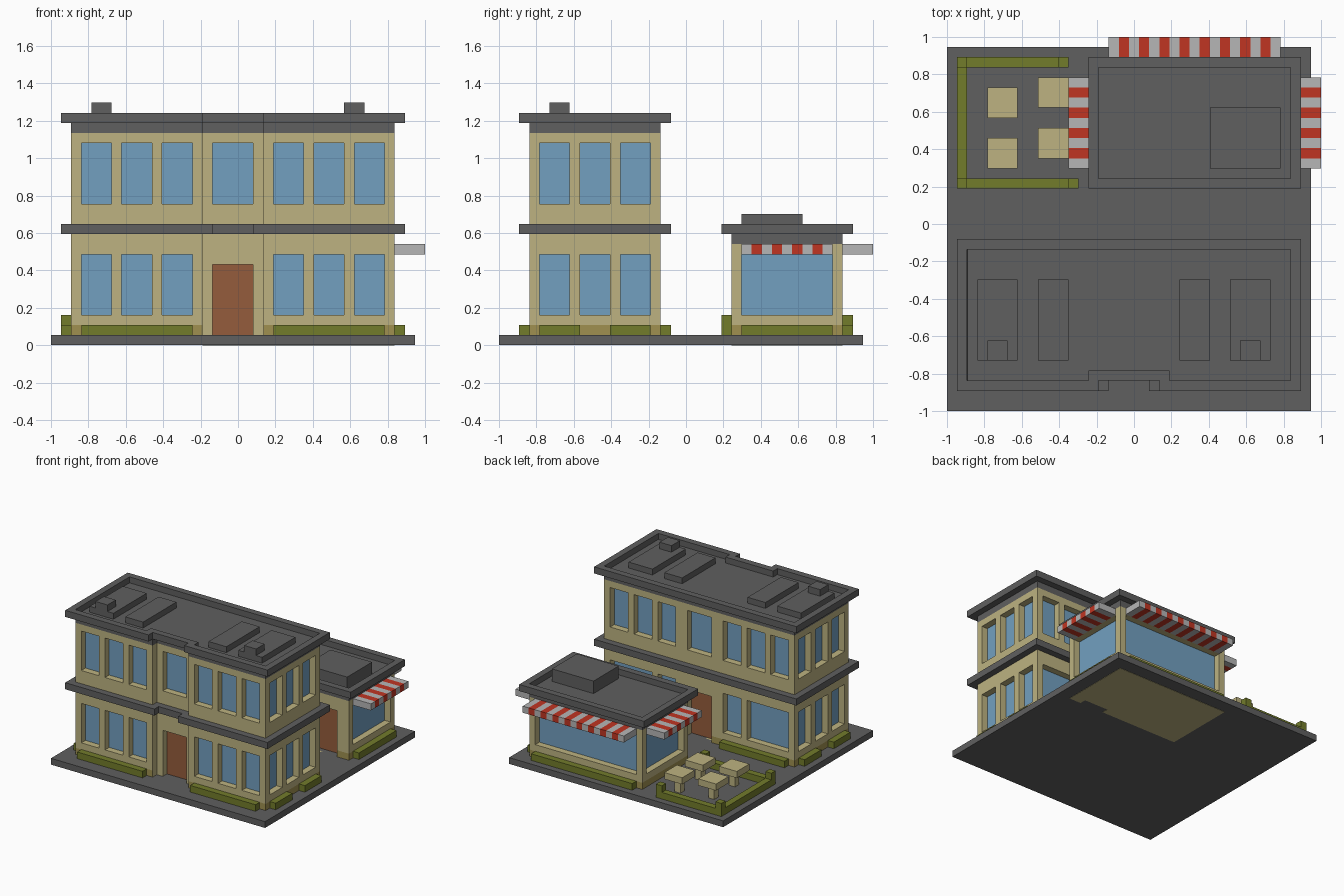
import bpy, bmesh
from mathutils import Vector

if "Cube" in bpy.data.objects:
    bpy.data.objects.remove(bpy.data.objects["Cube"])

U = 2 / 37      # one building block
MID = 18.5      # centre of the plot, in blocks


def material(name, r, g, b):
    m = bpy.data.materials.new(name)
    m.use_nodes = True
    m.diffuse_color = (r, g, b, 1)
    m.node_tree.nodes["Principled BSDF"].inputs["Base Color"].default_value = (r, g, b, 1)
    return m


GREY = material("dark grey", .115, .115, .115)
TAN = material("tan wall", .51, .45, .22)
BASE = material("wall base", .35, .28, .08)
GLASS = material("blue glass", .17, .35, .53)
DOOR = material("brown door", .30, .107, .045)
GREEN = material("hedge green", .17, .20, .024)
RED = material("awning red", .53, .035, .016)
WHITE = material("awning white", .47, .47, .47)


def finish(name, bm, mats):
    """Turn block coordinates into model units and link the object."""
    for v in bm.verts:
        v.co = Vector((v.co.x - MID, v.co.y - MID, v.co.z)) * U
    me = bpy.data.meshes.new(name)
    bm.to_mesh(me)
    bm.free()
    for m in mats:
        me.materials.append(m)
    ob = bpy.data.objects.new(name, me)
    bpy.context.collection.objects.link(ob)
    return ob


def add_prism(bm, pts, z0, z1, index=0):
    """Upright prism over a counter-clockwise outline; returns its top face."""
    low = [bm.verts.new((x, y, z0)) for x, y in pts]
    high = [bm.verts.new((x, y, z1)) for x, y in pts]
    n = len(pts)
    faces = [bm.faces.new(low[::-1]), bm.faces.new(high)]
    for i in range(n):
        j = (i + 1) % n
        faces.append(bm.faces.new((low[i], low[j], high[j], high[i])))
    for f in faces:
        f.material_index = index
    return faces[1]


def rect(x0, x1, y0, y1):
    return [(x0, y0), (x1, y0), (x1, y1), (x0, y1)]


def notched(x0, x1, y0, y1, n0, n1):
    """Rectangle with a one-block notch in its front edge."""
    return [(x0, y0), (n0, y0), (n0, y0 + 1), (n1, y0 + 1), (n1, y0),
            (x1, y0), (x1, y1), (x0, y1)]


def prism(name, pts, z0, z1, mat):
    bm = bmesh.new()
    add_prism(bm, pts, z0, z1)
    return finish(name, bm, [mat])


def box(name, x0, x1, y0, y1, z0, z1, mat):
    return prism(name, rect(x0, x1, y0, y1), z0, z1, mat)


def tray_roof(name, pts, z0, z1):
    """Cornice slab with a sunken roof inside a one-block parapet."""
    bm = bmesh.new()
    top = add_prism(bm, pts, z0, z1)
    bm.normal_update()
    bmesh.ops.inset_region(bm, faces=[top], thickness=1, use_even_offset=True)
    bmesh.ops.inset_region(bm, faces=[top], thickness=0.01, use_even_offset=True)
    for v in top.verts:
        v.co.z = z0 + 0.1
    return finish(name, bm, [GREY])


def walls(name, pts, z0, z1, openings, base=False):
    """Wall ring; openings per side are (start, end, bottom, top, kind), sunk one block."""
    bm = bmesh.new()
    for i, p in enumerate(pts):
        a, b = Vector(p), Vector(pts[(i + 1) % len(pts)])
        length = (b - a).length
        d = (b - a) / length
        inward = Vector((-d.y, d.x))
        holes = openings[i]
        us = sorted({0, length} | {u for h in holes for u in h[:2]})
        zs = sorted({z0, z1, z0 + 1} | {z for h in holes for z in h[2:4]})

        def quad(corners, index):
            vs = []
            for u, z, depth in corners:
                q = a + d * u + inward * depth
                vs.append(bm.verts.new((q.x, q.y, z)))
            bm.faces.new(vs).material_index = index

        for u0, u1 in zip(us, us[1:]):
            for b0, b1 in zip(zs, zs[1:]):
                if any(h[0] <= u0 < h[1] and h[2] <= b0 < h[3] for h in holes):
                    continue
                low = base and b0 == z0 and length > 6
                quad([(u0, b0, 0), (u1, b0, 0), (u1, b1, 0), (u0, b1, 0)], int(low))
        for u0, u1, b0, b1, kind in holes:
            quad([(u0, b0, 1), (u1, b0, 1), (u1, b1, 1), (u0, b1, 1)], kind)
            rim = [(u0, b0), (u1, b0), (u1, b1), (u0, b1)]
            for k in range(4):
                (s, t), (m, n) = rim[k], rim[(k + 1) % 4]
                quad([(s, t, 0), (m, n, 0), (m, n, 1), (s, t, 1)], 0)
    bmesh.ops.remove_doubles(bm, verts=bm.verts, dist=0.001)
    return finish(name, bm, [TAN, BASE, GLASS, DOOR])


def windows(z, *spans):
    return [(s, e, z, z + 6, 2) for s, e in spans]


def door(s):
    return [(s, s + 4, 1, 8, 3)]


# Ground slab, with the cafe floor showing underneath
box("ground_slab", 0, 36, 0, 36, 0.04, 1, GREY)
prism("cafe_floor", notched(15, 34, 23, 34, 28, 32), 0, 0.1, TAN)

# Main building, two storeys
body = notched(2, 34, 3, 16, 15, 21)
THREE = [(1, 4), (5, 8), (9, 12)]
RIGHT_THREE = [(20, 23), (24, 27), (28, 31)]
for level, z in (("lower", 3), ("upper", 14)):
    three = windows(z, *THREE)
    if level == "lower":
        middle = door(1)
        rear = windows(z, (1, 8), (9, 12), (20, 23), (24, 31)) + door(14)
    else:
        middle = windows(z, (1, 5))
        rear = windows(z, *THREE, (14, 18), *RIGHT_THREE)
    sides = [three, [], middle, [], three, three, rear, three]
    walls(level + "_walls", body, z - 2, z + (8 if level == "lower" else 7), sides, level == "lower")
prism("middle_cornice", notched(1, 35, 2, 17, 16, 20), 11, 12, GREY)
prism("upper_wall_band", body, 21, 22, GREY)
tray_roof("main_roof", notched(1, 35, 2, 17, 15, 21), 22, 23)

# Roof equipment
for i, (x0, x1) in enumerate([(3, 7), (9, 12), (23, 26), (28, 32)]):
    box(f"roof_unit_{i + 1}", x0, x1, 5, 13, 22, 23, GREY)
for side, x in (("right", 4), ("left", 29)):
    box(side + "_roof_vent", x, x + 2, 5, 7, 22.5, 24, GREY)

# Cafe
side_window = windows(3, (1, 10))
walls("cafe_walls", rect(15, 34, 23, 34), 1, 10,
      [windows(3, (1, 11)) + door(13), side_window, windows(3, (1, 18)), side_window], True)
box("cafe_wall_band", 15, 34, 23, 34, 10, 11, GREY)
tray_roof("cafe_roof", rect(14, 35, 22, 35), 11, 12)
box("cafe_roof_unit", 26, 33, 24, 30, 11, 13, GREY)


# Striped awnings
def awning(name, x0, x1, y0, y1, along_x):
    bm = bmesh.new()
    for i in range(x1 - x0 if along_x else y1 - y0):
        r = rect(x0 + i, x0 + i + 1, y0, y1) if along_x else rect(x0, x1, y0 + i, y0 + i + 1)
        add_prism(bm, r, 9, 10, i % 2)
    return finish(name, bm, [WHITE, RED])


awning("back_awning", 16, 33, 34, 37, True)
awning("right_awning", 12, 15, 24, 33, False)
awning("left_awning", 34, 37, 24, 33, False)

# Hedges around both buildings
for side, x in (("right", 3), ("left", 22)):
    box(side + "_front_hedge", x, x + 11, 2, 3, 1, 2, GREEN)
    box(side + "_rear_hedge", x, x + 11, 16, 17, 1, 2, GREEN)
for side, x in (("right", 1), ("left", 34)):
    for i, y in enumerate((4, 11)):
        box(f"{side}_side_hedge_{i + 1}", x, x + 1, y, y + 4, 1, 2, GREEN)
box("cafe_side_hedge", 34, 35, 24, 33, 1, 2, GREEN)
box("cafe_back_hedge", 16, 33, 34, 35, 1, 2, GREEN)

# Patio hedge with taller posts
box("patio_side_hedge", 1, 2, 23, 34, 1, 2, GREEN)
box("patio_back_hedge", 2, 11, 34, 35, 1, 2, GREEN)
box("patio_front_hedge", 2, 12, 22, 23, 1, 2, GREEN)
for i, (x, y) in enumerate([(1, 22), (1, 34), (11, 34), (12, 22)]):
    box(f"patio_post_{i + 1}", x, x + 1, y, y + 1, 1, 3, GREEN)

# Patio tables
for i, (x, y) in enumerate([(4, 24), (4, 29), (9, 25), (9, 30)]):
    box(f"table_top_{i + 1}", x, x + 3, y, y + 3, 3, 4, TAN)
    box(f"table_leg_{i + 1}", x + 1, x + 2, y + 1, y + 2, 1, 3, TAN)
